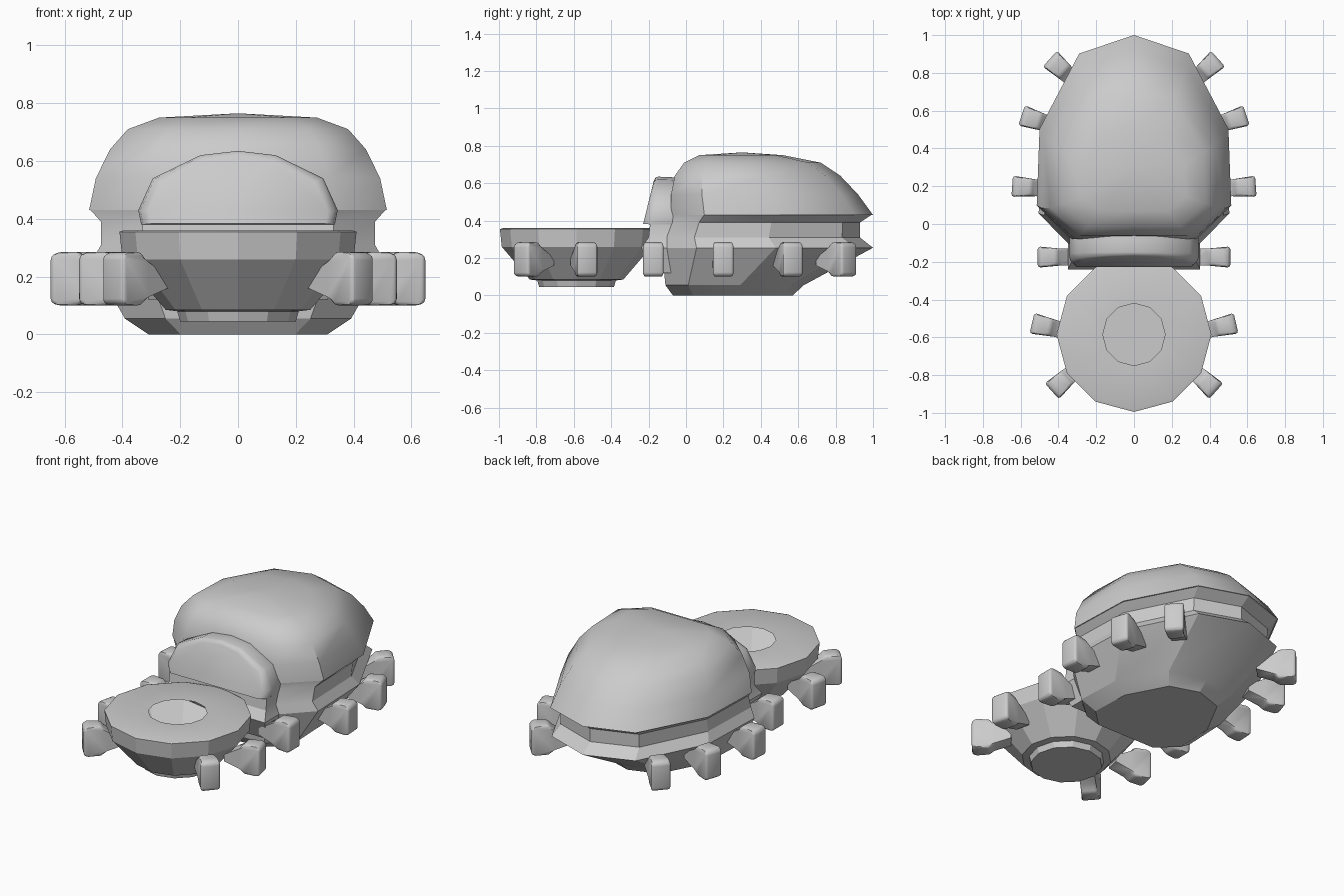
import bpy, bmesh, math
from mathutils import Matrix, Vector

cube = bpy.data.objects.get("Cube")
if cube:
    bpy.data.objects.remove(cube)

grey = bpy.data.materials.new("plain grey")
grey.use_nodes = True
grey.diffuse_color = (0.6, 0.6, 0.6, 1)
grey.node_tree.nodes["Principled BSDF"].inputs["Base Color"].default_value = (0.6, 0.6, 0.6, 1)


def finish(name, bm, angle=30):
    bmesh.ops.recalc_face_normals(bm, faces=bm.faces)
    mesh = bpy.data.meshes.new(name)
    bm.to_mesh(mesh)
    bm.free()
    mesh.materials.append(grey)
    obj = bpy.data.objects.new(name, mesh)
    bpy.context.collection.objects.link(obj)
    bpy.ops.object.select_all(action='DESELECT')
    obj.select_set(True)
    bpy.context.view_layer.objects.active = obj
    bpy.ops.object.shade_smooth_by_angle(angle=math.radians(angle))
    return obj


def loft(name, rings, tip=None, angle=30, caps=(True, True)):
    """Skin a list of equal-length closed rings."""
    bm = bmesh.new()
    loops = [[bm.verts.new(p) for p in ring] for ring in rings]
    n = len(loops[0])
    for a, b in zip(loops, loops[1:]):
        for i in range(n):
            bm.faces.new((a[i], a[(i + 1) % n], b[(i + 1) % n], b[i]))
    if caps[0]:
        bm.faces.new(loops[0])
    if tip:
        t = bm.verts.new(tip)
        for i in range(n):
            bm.faces.new((loops[-1][i], loops[-1][(i + 1) % n], t))
    elif caps[1]:
        bm.faces.new(loops[-1])
    return finish(name, bm, angle)


def mirrored(half):
    return half + [(-x, y) for x, y in reversed(half) if x > 0]


# Plan outline of the body, y running from 0 (front) to 1 (back)
plan = mirrored([(0, 0), (0.33, 0), (0.515, 0.165), (0.5, 0.54), (0.29, 0.91), (0, 1)])


def body_ring(z, width, front, back):
    return [(x * width, front + y * (back - front), z) for x, y in plan]


# Lower hull with its recessed waist band
loft("lower_hull", [body_ring(*r) for r in (
    (0, 0.6, -0.07, 0.57), (0.055, 0.76, -0.11, 0.63), (0.255, 0.98, -0.13, 1.0),
    (0.31, 0.92, -0.13, 0.93), (0.39, 0.92, -0.1, 0.93), (0.43, 0.99, -0.08, 0.99))], angle=20)

# Domed shell
loft("upper_shell", [body_ring(*r) for r in (
    (0.43, 1, -0.08, 1.0), (0.54, 0.955, -0.08, 0.92), (0.64, 0.86, -0.06, 0.825),
    (0.71, 0.74, -0.01, 0.72), (0.75, 0.53, 0.07, 0.52))], tip=(0, 0.3, 0.765), angle=45)

# Visor in front of the shell, leaning back
arch = mirrored([(0, 0.635), (0.13, 0.62), (0.295, 0.54), (0.345, 0.43), (0.335, 0.38), (0, 0.38)])


def visor_ring(y, scale, lean):
    return [(x * scale, y + lean * (z - 0.42), 0.41 + (z - 0.41) * scale) for x, z in arch]


loft("visor", [visor_ring(*r) for r in (
    (-0.04, 0.96, 0), (-0.08, 0.99, 0), (-0.16, 1, 0.05), (-0.195, 0.98, 0.15),
    (-0.22, 0.9, 0.22))], angle=50)

# Neck joining platform and hull
loft("neck", [[(-w, -0.02, z), (w, -0.02, z), (w, f, z), (-w, f, z)] for z, w, f in (
    (0.12, 0.31, -0.17), (0.255, 0.35, -0.24), (0.31, 0.33, -0.2), (0.4, 0.33, -0.19))], angle=20)


# Hollow twelve-sided platform with an opening in its top
def circle(r, z):
    return [(r * math.sin(math.tau * i / 12), -0.585 - r * math.cos(math.tau * i / 12), z)
            for i in range(12)]


loft("front_platform", [circle(*r) for r in (
    (0.2, 0.045), (0.21, 0.08), (0.25, 0.085), (0.4, 0.26), (0.41, 0.355),
    (0.395, 0.36), (0.165, 0.36))], angle=20, caps=(True, False))


# Rounded feet: side profile extruded across, softened and tapered to the body
def foot(name, tip_x, tip_y, degrees):
    profile = [(0, 0.11), (0, 0.27), (-0.025, 0.285), (-0.1, 0.285), (-0.13, 0.25),
               (-0.22, 0.2), (-0.22, 0.16), (-0.13, 0.13), (-0.1, 0.1), (-0.025, 0.1)]
    bm = bmesh.new()
    face = bm.faces.new([bm.verts.new((x, -0.055, z)) for x, z in profile])
    ext = bmesh.ops.extrude_face_region(bm, geom=[face])
    moved = [v for v in ext["geom"] if isinstance(v, bmesh.types.BMVert)]
    bmesh.ops.translate(bm, verts=moved, vec=(0, 0.11, 0))
    for v in bm.verts:
        if v.co.x < -0.08:
            v.co.y *= 0.8
    bmesh.ops.recalc_face_normals(bm, faces=bm.faces)
    rim = [e for e in bm.edges if max(v.co.x for v in e.verts) > -0.11]
    bmesh.ops.bevel(bm, geom=rim, offset=0.02, segments=2, profile=0.5, affect='EDGES',
                    clamp_overlap=True)
    bm.transform(Matrix.Translation((tip_x, tip_y, 0)) @ Matrix.Rotation(math.radians(degrees), 4, 'Z'))
    if tip_x < 0:
        bmesh.ops.reverse_faces(bm, faces=bm.faces)
    return finish(name, bm, 45)


feet = {"hull_front": (0.645, 0.2, 4), "hull_middle": (0.595, 0.575, 18),
        "hull_rear": (0.445, 0.875, 42), "neck": (0.51, -0.175, 0),
        "platform_rear": (0.54, -0.525, 13), "platform_front": (0.435, -0.885, -42)}
for part, (x, y, a) in feet.items():
    foot(part + "_foot_left", x, y, a)
    foot(part + "_foot_right", -x, y, 180 - a)
